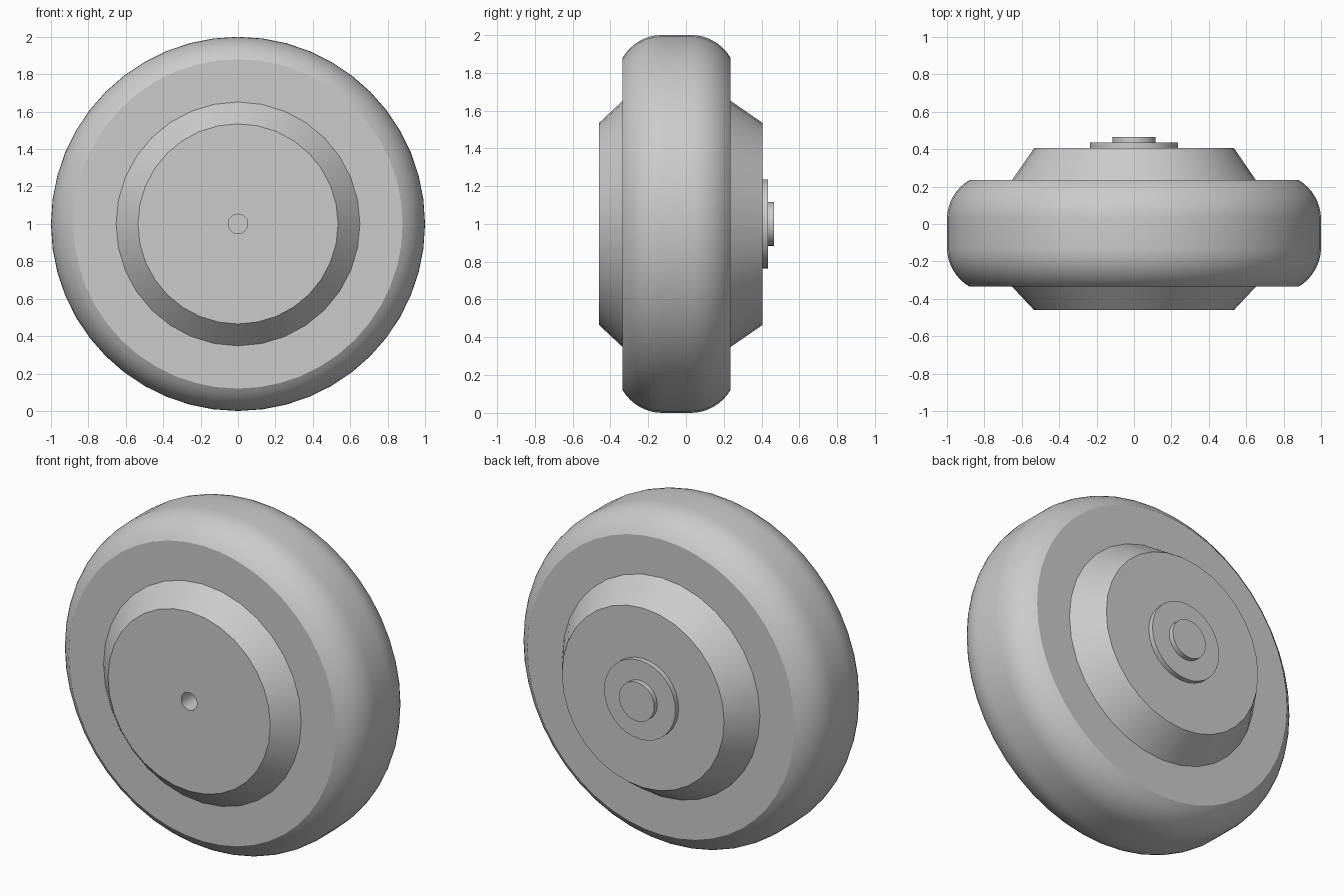
import bpy, bmesh
from math import sin, cos, pi, radians

cube = bpy.data.objects.get("Cube")
if cube:
    bpy.data.objects.remove(cube, do_unlink=True)

# One plain grey for the whole wheel
GREY = (0.6, 0.6, 0.6, 1)
grey = bpy.data.materials.new("plain_grey")
grey.use_nodes = True
grey.diffuse_color = GREY
grey.node_tree.nodes["Principled BSDF"].inputs["Base Color"].default_value = GREY


def lathe(name, profile, sides, cap_start=False, cap_end=False, closed=False):
    """Turn (radius, y) points about the wheel axle."""
    bm = bmesh.new()
    rings = []
    for r, y in profile:
        angles = [2 * pi * i / sides for i in range(sides)]
        rings.append([bm.verts.new((r * sin(a), y, r * cos(a))) for a in angles])
    pairs = list(zip(rings, rings[1:]))
    if closed:
        pairs.append((rings[-1], rings[0]))
    for a, b in pairs:
        for i in range(sides):
            j = (i + 1) % sides
            bm.faces.new((a[i], a[j], b[j], b[i]))
    if cap_start:
        bm.faces.new(rings[0])
    if cap_end:
        bm.faces.new(rings[-1])
    bmesh.ops.recalc_face_normals(bm, faces=bm.faces[:])
    mesh = bpy.data.meshes.new(name)
    bm.to_mesh(mesh)
    bm.free()
    mesh.materials.append(grey)
    obj = bpy.data.objects.new(name, mesh)
    bpy.context.collection.objects.link(obj)
    obj.location.z = 1
    bpy.ops.object.select_all(action='DESELECT')
    obj.select_set(True)
    bpy.context.view_layer.objects.active = obj
    bpy.ops.object.shade_smooth_by_angle(angle=radians(30))
    return obj


# Tyre: flat side walls with rounded shoulders
FRONT, BACK, BORE = -0.335, 0.235, 0.64
SHOULDER, SWEEP, STEPS = 0.244, radians(59.4), 8
reach = SHOULDER * sin(SWEEP)
arc = [(1 - SHOULDER + SHOULDER * cos(SWEEP * i / STEPS),
        SHOULDER * sin(SWEEP * i / STEPS)) for i in range(STEPS + 1)]
tread = [(r, FRONT + reach - d) for r, d in reversed(arc)]
tread += [(r, BACK - reach + d) for r, d in arc]
lathe("tyre", [(BORE, FRONT)] + tread + [(BORE, BACK)], 48, closed=True)

# Hub: bevelled on both sides, with an axle hole in the front
lathe("hub", [(0.052, 0.38), (0.052, -0.46), (0.535, -0.46), (0.652, FRONT),
              (0.652, BACK), (0.535, 0.405)], 32, cap_start=True, cap_end=True)

# Stepped axle cap on the back
lathe("axle_washer", [(0.235, 0.4), (0.235, 0.435)], 32, True, True)
lathe("axle_end", [(0.116, 0.43), (0.116, 0.465)], 32, True, True)
